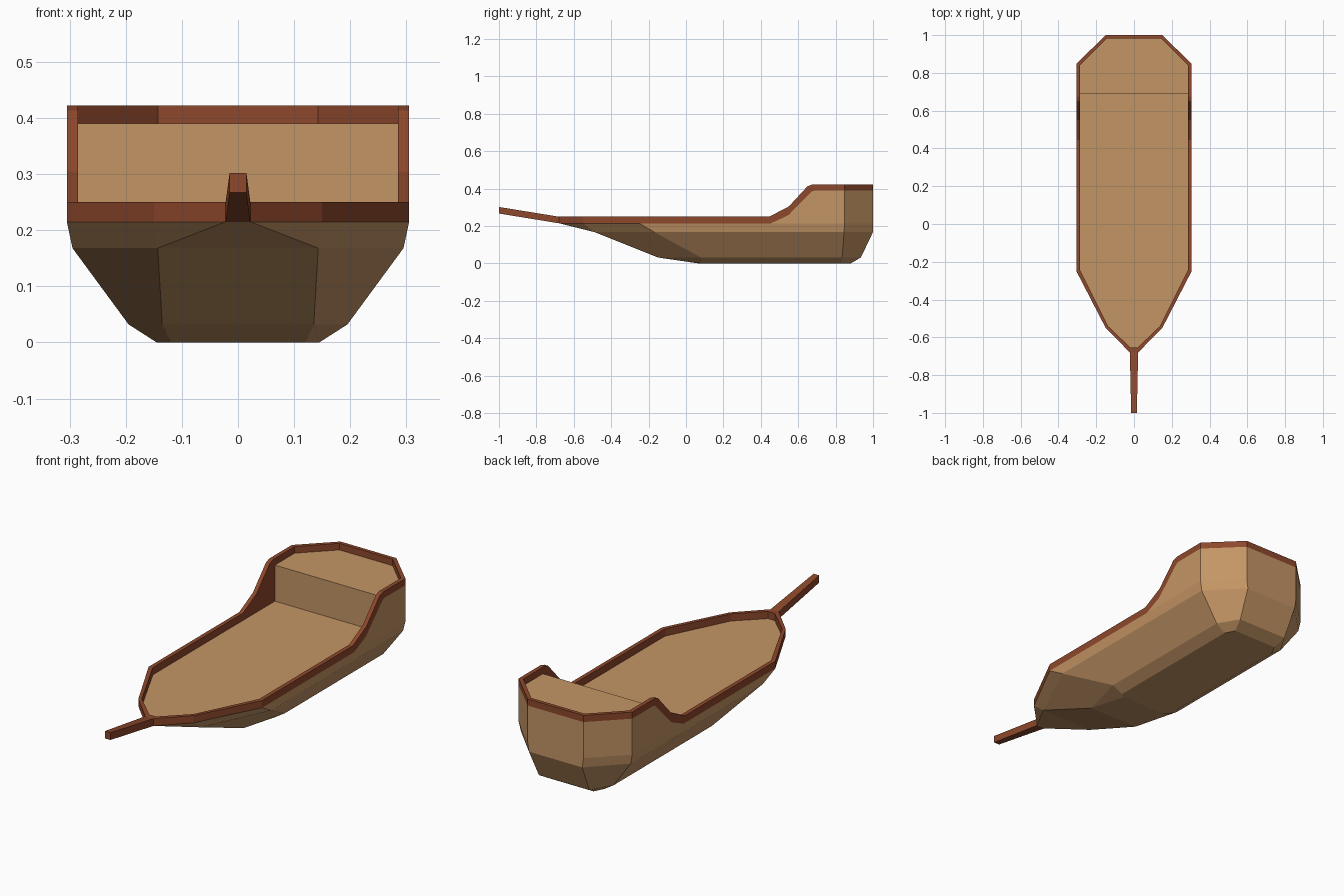
import bpy, bmesh

if "Cube" in bpy.data.objects:
    bpy.data.objects.remove(bpy.data.objects["Cube"])


def material(name, color):
    m = bpy.data.materials.new(name)
    m.diffuse_color = (*color, 1)
    m.use_nodes = True
    m.node_tree.nodes["Principled BSDF"].inputs["Base Color"].default_value = m.diffuse_color
    return m


TAN = material("tan_wood", (0.55, 0.30, 0.13))
RED = material("red_wood", (0.27, 0.065, 0.025))


def mirror_loop(half):
    """Right-hand points from stern to bow, then the left-hand copy back again."""
    return half + [(-x, y, z) for x, y, z in reversed(half)]


def loft(name, rings, mats, caps=(True, True), closed=False, mat_of=lambda r: 0):
    """Skin a list of equal-length closed rings into a flat-shaded mesh."""
    bm = bmesh.new()
    rows = [[bm.verts.new(p) for p in ring] for ring in rings]
    n = len(rows[0])
    for r in range(len(rows) if closed else len(rows) - 1):
        a, b = rows[r], rows[(r + 1) % len(rows)]
        for i in range(n):
            j = (i + 1) % n
            bm.faces.new((a[i], a[j], b[j], b[i])).material_index = mat_of(r)
    if caps[0]:
        bm.faces.new(rows[0])
    if caps[1]:
        bm.faces.new(rows[-1])
    bmesh.ops.remove_doubles(bm, verts=bm.verts, dist=0.0005)
    bmesh.ops.recalc_face_normals(bm, faces=bm.faces)
    me = bpy.data.meshes.new(name)
    bm.to_mesh(me)
    bm.free()
    for m in mats:
        me.materials.append(m)
    ob = bpy.data.objects.new(name, me)
    bpy.context.collection.objects.link(ob)
    return ob


FLOOR, UPPER = 0.215, 0.39

# hull: stern corner, side back, side front, bow corner, bow tip at each height
hull_levels = [
    (0.0, [(.12, .88), (.145, .83), (.145, .085), (.12, .07), (.12, .07)]),
    (0.032, [(.135, .935), (.195, .835), (.195, .08), (.135, -.15), (.135, -.15)]),
    (0.168, [(.143, 1.0), (.295, .845), (.295, -.17), (.143, -.49), (.143, -.49)]),
    (FLOOR, [(.15, 1.0), (.305, .848), (.305, -.25), (.15, -.55), (.022, -.68)]),
]
loft("hull", [mirror_loop([(x, y, z) for x, y in pts]) for z, pts in hull_levels], [TAN])

# bulwark: outer x, y, inner x, y, top z, band bottom z, band bottom y shift
stations = [
    (.15, 1.0, .143, .982, .422, UPPER, 0),
    (.305, .848, .285, .841, .422, UPPER, 0),
    (.305, .675, .285, .675, .422, UPPER, .012),
    (.305, .65, .285, .65, .413, .384, .022),
    (.305, .55, .285, .55, .305, .258, -.003),
    (.305, .445, .285, .445, .25, FLOOR, .01),
    (.305, -.25, .285, -.245, .25, FLOOR, 0),
    (.15, -.55, .138, -.54, .25, FLOOR, 0),
    (.022, -.68, .018, -.655, .25, FLOOR, 0),
]
section = [
    [(ox, oy + dy, FLOOR) for ox, oy, ix, iy, t, b, dy in stations],
    [(ox, oy + dy, b) for ox, oy, ix, iy, t, b, dy in stations],
    [(ox, oy, t) for ox, oy, ix, iy, t, b, dy in stations],
    [(ix, iy, t) for ox, oy, ix, iy, t, b, dy in stations],
    [(ix, iy, FLOOR) for ox, oy, ix, iy, t, b, dy in stations],
]
loft("bulwark", [mirror_loop(s) for s in section], [TAN, RED], (False, False),
     mat_of=lambda r: 0 if r == 0 else 1)

# raised stern deck with its vertical step
deck = [(.143, .982), (.285, .841), (.285, .69)]
loft("stern_deck", [mirror_loop([(x, y, z) for x, y in deck]) for z in (FLOOR, UPPER)],
     [TAN], (False, True))

# bowsprit: tapered spar rising forward from the bow
spar = [(-.68, .022, FLOOR, .25), (-1.0, .015, .267, .302)]
loft("bowsprit", [mirror_loop([(w, y, lo), (w, y, hi)]) for y, w, lo, hi in spar], [RED])
